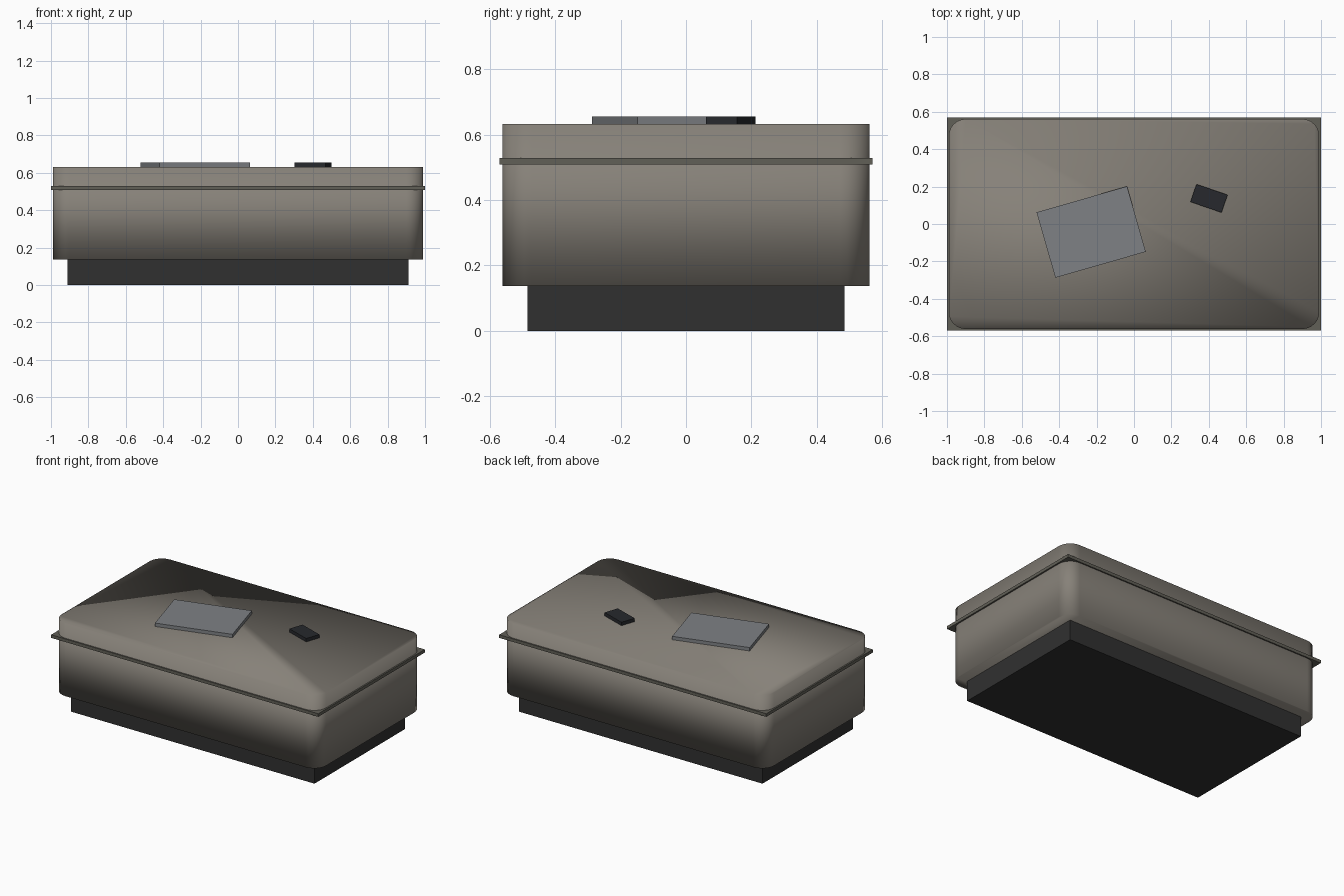
import bpy, bmesh
from math import radians

if "Cube" in bpy.data.objects:
    bpy.data.objects.remove(bpy.data.objects["Cube"])


def material(name, rgb):
    m = bpy.data.materials.new(name)
    m.diffuse_color = (*rgb, 1)
    m.use_nodes = True
    m.node_tree.nodes["Principled BSDF"].inputs["Base Color"].default_value = m.diffuse_color
    return m


def box(name, size, x, y, z0, mat, turn=0, corner=0):
    """Box standing at z0; corner rounds the four vertical edges."""
    bm = bmesh.new()
    bmesh.ops.create_cube(bm, size=1)
    bmesh.ops.scale(bm, vec=size, verts=bm.verts)
    if corner:
        upright = [e for e in bm.edges
                   if abs(e.verts[0].co.z - e.verts[1].co.z) > 1e-4]
        bmesh.ops.bevel(bm, geom=upright, offset=corner, segments=6,
                        profile=0.5, affect='EDGES')
        for f in bm.faces:
            f.smooth = True
    mesh = bpy.data.meshes.new(name)
    bm.to_mesh(mesh)
    bm.free()
    mesh.materials.append(mat)
    ob = bpy.data.objects.new(name, mesh)
    ob.location = (x, y, z0 + size[2] / 2)
    ob.rotation_euler.z = radians(turn)
    bpy.context.collection.objects.link(ob)
    return ob


fabric = material("fabric", (0.24, 0.22, 0.19))
piping = material("piping", (0.12, 0.115, 0.095))
dark = material("dark_base", (0.03, 0.03, 0.03))
cover = material("book_cover", (0.21, 0.22, 0.235))
black = material("remote_black", (0.02, 0.022, 0.026))

# Recessed plinth
box("plinth", (1.825, 0.97, 0.137), 0, 0, 0, dark)
# Upholstered body with rounded corners
box("upholstered_body", (1.98, 1.123, 0.495), 0, 0, 0.137, fabric, corner=0.09)
# Thin seam strip around the upper body
box("seam_strip", (2.0, 1.14, 0.021), 0, 0, 0.508, piping)
# Book and remote lying on top
box("book", (0.503, 0.364, 0.023), -0.229, -0.043, 0.632, cover, turn=16)
box("remote", (0.176, 0.1, 0.023), 0.401, 0.137, 0.632, black, turn=-19)
